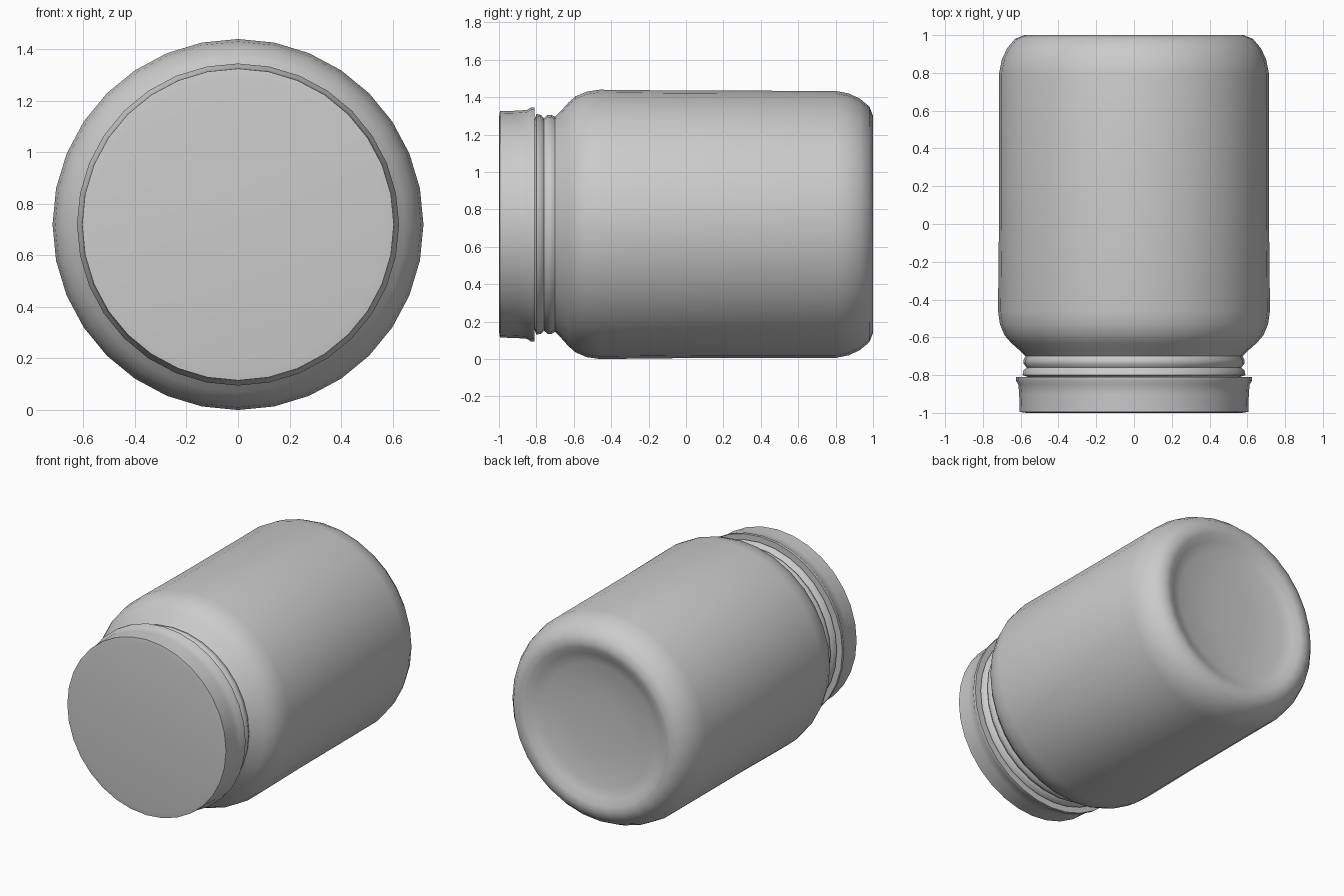
import bpy, bmesh, math

if "Cube" in bpy.data.objects:
    bpy.data.objects.remove(bpy.data.objects["Cube"])

AXIS_Z = 0.72   # height of the jar's horizontal axis
SIDES = 32


def lathe(name, profile, angle):
    """Revolve (radius, y) points about the horizontal y axis."""
    bm = bmesh.new()
    rings = []
    for r, y in profile:
        if r == 0:
            rings.append([bm.verts.new((0, y, AXIS_Z))] * SIDES)
        else:
            rings.append([bm.verts.new((r * math.sin(2 * math.pi * i / SIDES), y,
                                        AXIS_Z + r * math.cos(2 * math.pi * i / SIDES)))
                          for i in range(SIDES)])
    for a, b in zip(rings, rings[1:]):
        for i in range(SIDES):
            j = (i + 1) % SIDES
            quad = list(dict.fromkeys((a[i], a[j], b[j], b[i])))
            bm.faces.new(quad)
    bmesh.ops.recalc_face_normals(bm, faces=bm.faces)
    mesh = bpy.data.meshes.new(name)
    bm.to_mesh(mesh)
    bm.free()
    obj = bpy.data.objects.new(name, mesh)
    bpy.context.collection.objects.link(obj)
    bpy.ops.object.select_all(action='DESELECT')
    obj.select_set(True)
    bpy.context.view_layer.objects.active = obj
    bpy.ops.object.shade_smooth_by_angle(angle=math.radians(angle))
    return obj


# Jar body: ridged neck, rounded shoulder, straight wall, dished base
lathe("jar_body", [
    (0, -0.83), (0.55, -0.83), (0.56, -0.81), (0.59, -0.80), (0.585, -0.775),
    (0.568, -0.76), (0.585, -0.74), (0.585, -0.72), (0.575, -0.70),
    (0.605, -0.67), (0.65, -0.63), (0.685, -0.59), (0.71, -0.53),
    (0.72, -0.46), (0.715, 0.0), (0.714, 0.80), (0.70, 0.87),
    (0.672, 0.93), (0.63, 0.98), (0.58, 1.0), (0.535, 0.995),
    (0.49, 0.97), (0.42, 0.95), (0.22, 0.935), (0, 0.93)], 50)

# Screw lid: flat top, slightly flared wall, small lip at the back edge
lathe("lid", [
    (0, -1.0), (0.57, -1.0), (0.605, -0.995), (0.608, -0.90),
    (0.612, -0.85), (0.625, -0.83), (0.625, -0.81), (0.56, -0.81),
    (0.56, -0.84), (0, -0.84)], 35)
